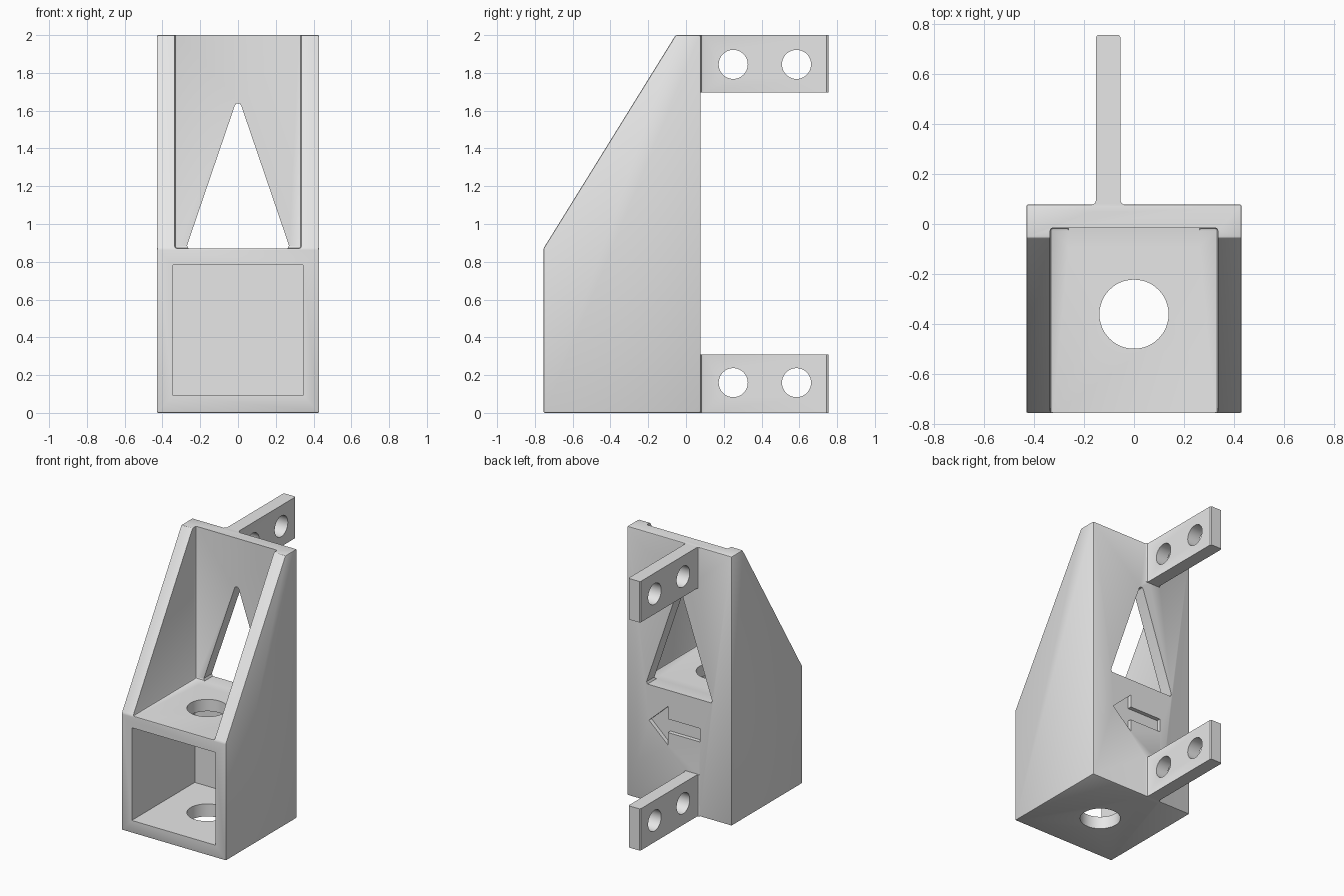
import bpy
import bmesh
import math
from mathutils import Vector

cube = bpy.data.objects.get("Cube")
if cube:
    bpy.data.objects.remove(cube, do_unlink=True)

GREY = (0.8, 0.8, 0.8, 1)
grey = bpy.data.materials.new("light grey")
grey.use_nodes = True
grey.diffuse_color = GREY
grey.node_tree.nodes["Principled BSDF"].inputs["Base Color"].default_value = GREY

AXES = {"X": lambda a, b, h: (h, a, b),
        "Y": lambda a, b, h: (a, h, b),
        "Z": lambda a, b, h: (a, b, h)}


def prism(name, points, axis, low, high, bevel=0.0):
    """Extrude a flat outline along an axis, with optional rounded edges."""
    place = AXES[axis]
    bm = bmesh.new()
    face = bm.faces.new([bm.verts.new(place(a, b, low)) for a, b in points])
    made = bmesh.ops.extrude_face_region(bm, geom=[face])
    moved = [v for v in made["geom"] if isinstance(v, bmesh.types.BMVert)]
    bmesh.ops.translate(bm, verts=moved, vec=Vector(place(0, 0, high - low)))
    bmesh.ops.recalc_face_normals(bm, faces=bm.faces[:])
    if bevel:
        bmesh.ops.bevel(bm, geom=bm.edges[:], offset=bevel, segments=2,
                        profile=0.5, affect="EDGES", clamp_overlap=True)
    mesh = bpy.data.meshes.new(name)
    bm.to_mesh(mesh)
    bm.free()
    mesh.materials.append(grey)
    obj = bpy.data.objects.new(name, mesh)
    bpy.context.collection.objects.link(obj)
    return obj


def box(x0, x1, y0, y1):
    return [(x0, y0), (x1, y0), (x1, y1), (x0, y1)]


def disc(a, b, radius, sides=48):
    return [(a + radius * math.cos(2 * math.pi * i / sides),
             b + radius * math.sin(2 * math.pi * i / sides)) for i in range(sides)]


def combine(target, tool, operation="DIFFERENCE"):
    """Apply an exact boolean and remove the tool."""
    tool.hide_render = True
    mod = target.modifiers.new("combine", "BOOLEAN")
    mod.operation = operation
    mod.solver = "EXACT"
    mod.object = tool
    bpy.context.view_layer.objects.active = target
    bpy.ops.object.modifier_apply(modifier=mod.name)
    bpy.data.objects.remove(tool, do_unlink=True)


# Main housing with sloped side walls
FRONT, BACK, WALL, DECK = -0.755, 0.078, -0.015, 0.87
side = [(FRONT, 0), (BACK, 0), (BACK, 2), (-0.055, 2), (FRONT, DECK)]
housing = prism("bracket_housing", side, "X", -0.43, 0.43, 0.008)

# Open upper tray and lower compartment
combine(housing, prism("upper_cut", box(-0.335, 0.335, -1, WALL), "Z", DECK, 2.2, 0.012))
combine(housing, prism("lower_cut", box(-0.345, 0.345, -1, WALL), "Z", 0.093, 0.782))

# Round hole through deck and floor
combine(housing, prism("deck_hole_cut", disc(0, -0.36, 0.138), "Z", -0.1, 1.0))

# Triangular window in the back wall, corners eased
half = [(0.262, DECK), (0.27, 0.886), (0.017, 1.627), (0.009, 1.637)]
window = half + [(-x, z) for x, z in reversed(half)]
combine(housing, prism("window_cut", window, "Y", -0.1, 0.2))

# Arrow recessed in the back
upper = [(-0.168, 0.05), (0.094, 0.05), (0.094, 0.143), (0.25, 0)]
arrow = [(x, 0.605 + z) for x, z in upper]
arrow += [(x, 0.605 - z) for x, z in reversed(upper[:-1])]
combine(housing, prism("arrow_cut", arrow, "Y", BACK - 0.03, 0.2))

# Two mounting tabs with flared roots and paired bolt holes
L, R, F = -0.152, -0.054, 0.015
tab_plan = [(L - F, BACK - 0.03), (R + F, BACK - 0.03), (R + F, BACK),
            (R + F * 0.3, BACK + F * 0.3), (R, BACK + F), (R, 0.745), (R - 0.007, 0.755),
            (L + 0.007, 0.755), (L, 0.745), (L, BACK + F),
            (L - F * 0.3, BACK + F * 0.3), (L - F, BACK)]
for name, low, high, middle in (("lower_tab", 0, 0.31, 0.16),
                                ("upper_tab", 1.695, 2, 1.845)):
    tab = prism(name, tab_plan, "Z", low, high)
    for y in (0.25, 0.585):
        combine(tab, prism("bolt_hole_cut", disc(y, middle, 0.077, 40), "X", -0.4, 0.2))
    combine(housing, tab, "UNION")

bpy.ops.object.select_all(action="DESELECT")
housing.select_set(True)
bpy.context.view_layer.objects.active = housing
bpy.ops.object.shade_smooth_by_angle(angle=math.radians(30))
